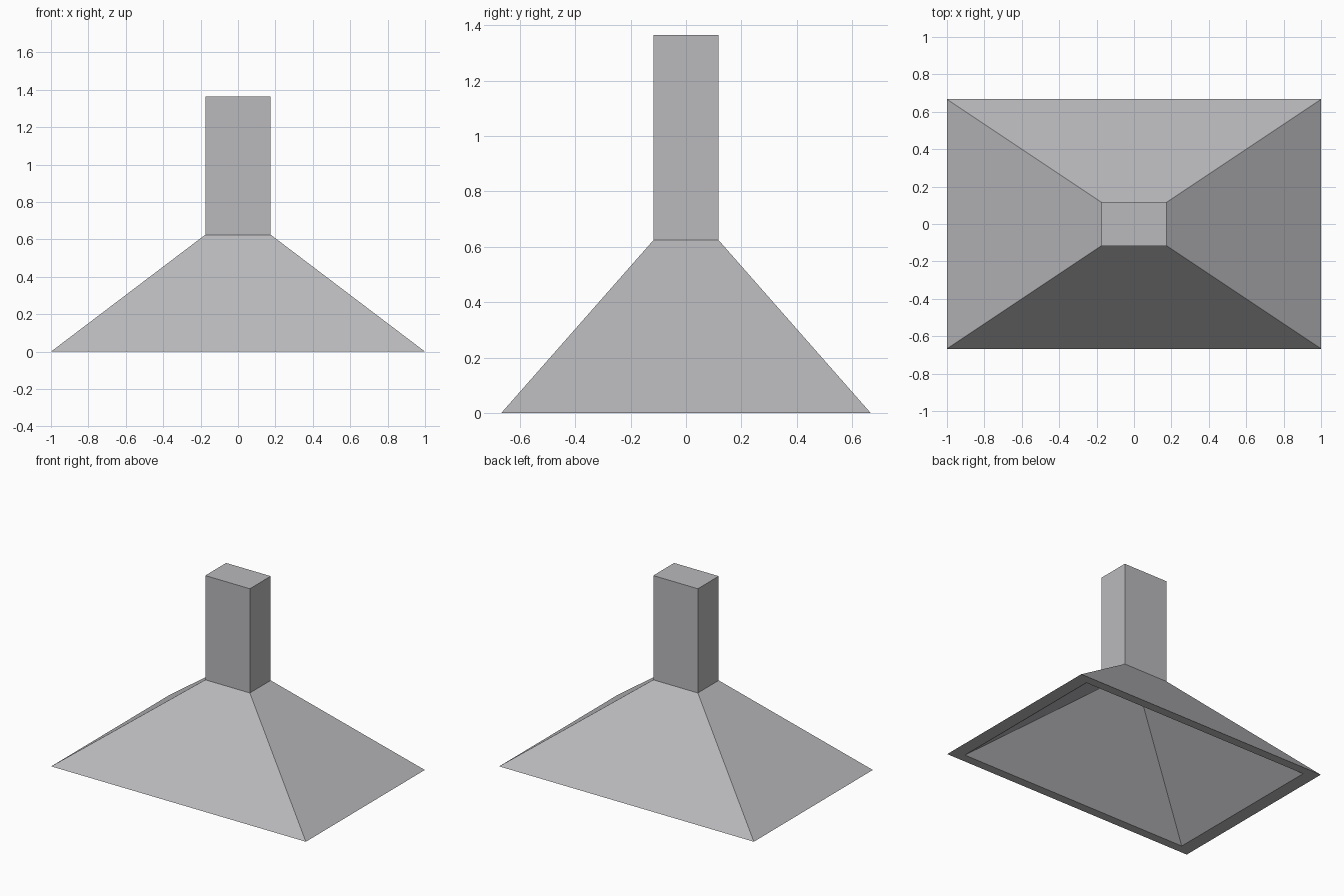
import bpy, bmesh

cube = bpy.data.objects.get("Cube")
if cube:
    bpy.data.objects.remove(cube)

steel = bpy.data.materials.new("brushed_steel_grey")
steel.use_nodes = True
colour = (0.49, 0.49, 0.51, 1)
steel.diffuse_color = colour
steel.node_tree.nodes["Principled BSDF"].inputs["Base Color"].default_value = colour

# Main sizes: half width, half depth, height
BASE = (1.0, 0.667, 0.0)
NECK = (0.175, 0.117, 0.625)
TOP = (0.175, 0.117, 1.365)
INNER = 0.905


def loft(name, sections, cap_first=False, cap_last=False):
    """Join rectangular sections into a faceted shell."""
    bm = bmesh.new()
    rings = [[bm.verts.new((sx * w, sy * d, z))
              for sx, sy in ((-1, -1), (1, -1), (1, 1), (-1, 1))]
             for w, d, z in sections]
    for low, high in zip(rings, rings[1:]):
        for i in range(4):
            j = (i + 1) % 4
            bm.faces.new((low[i], low[j], high[j], high[i]))
    if cap_first:
        bm.faces.new(rings[0][::-1])
    if cap_last:
        bm.faces.new(rings[-1])
    mesh = bpy.data.meshes.new(name)
    bm.to_mesh(mesh)
    bm.free()
    mesh.materials.append(steel)
    obj = bpy.data.objects.new(name, mesh)
    bpy.context.collection.objects.link(obj)
    return obj


def scaled(section):
    return tuple(v * INNER for v in section)


# Canopy: hollow inside with its ceiling, flat bottom rim, sloping outside
loft("hood_canopy", [scaled(NECK), scaled(BASE), BASE, NECK], cap_first=True)

# Rectangular chimney standing on the canopy, closed at the top
loft("chimney_duct", [NECK, TOP], cap_last=True)
